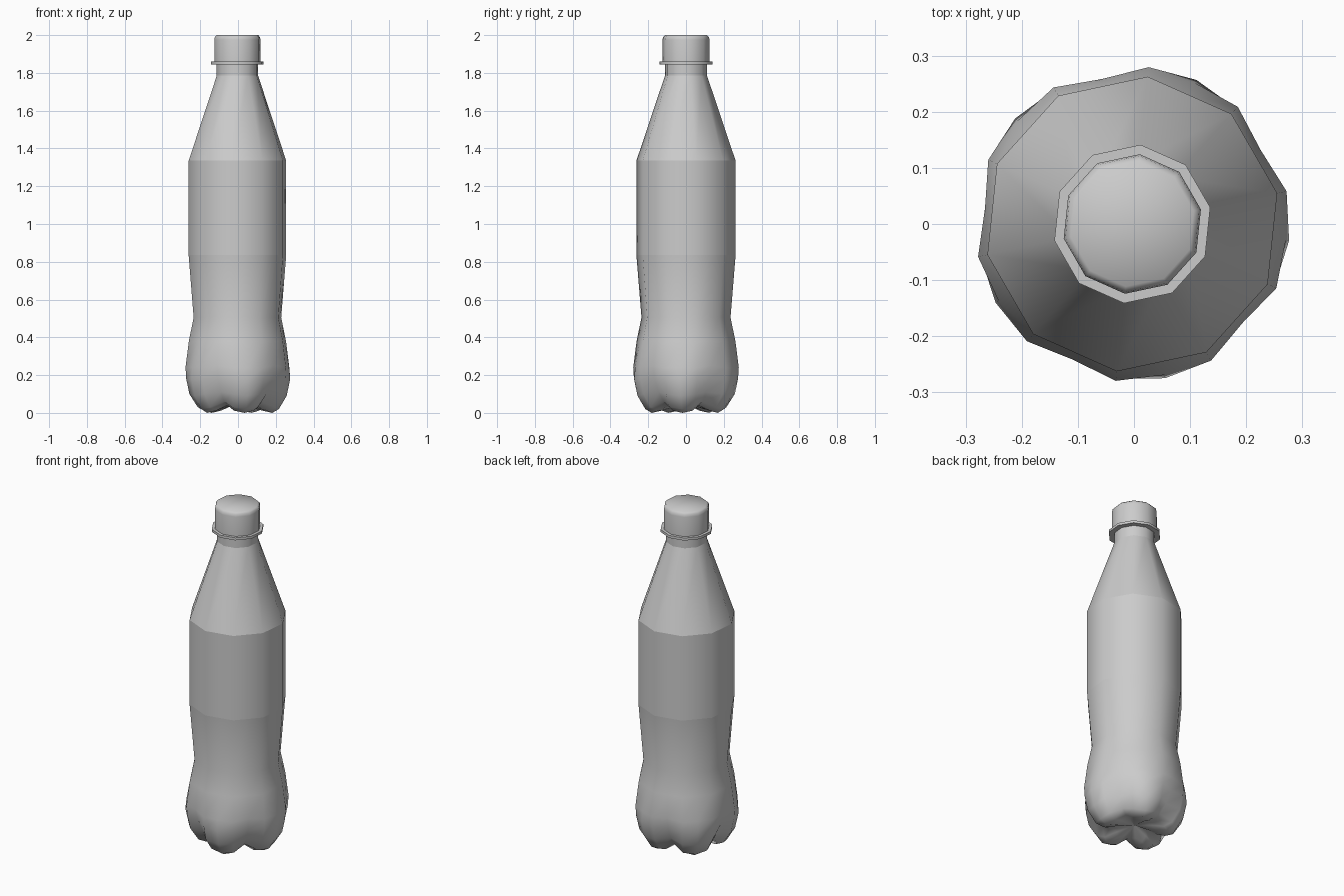
import bpy
import bmesh
from math import cos, sin, radians

SIDES = 10
TURN = 12                    # direction of the first corner, in degrees
FLAT = cos(radians(18))      # middle of a side relative to a corner
CENTRE_X = -0.003

cube = bpy.data.objects.get("Cube")
if cube:
    bpy.data.objects.remove(cube, do_unlink=True)

grey = bpy.data.materials.new("plain grey")
grey.use_nodes = True
colour = (0.6, 0.6, 0.6, 1)
grey.diffuse_color = colour
grey.node_tree.nodes["Principled BSDF"].inputs["Base Color"].default_value = colour


def point(angle, radius, z):
    a = radians(angle)
    return (CENTRE_X + radius * cos(a), radius * sin(a), z)


def skin(name, rings, sharp=60, bottom=None, top=None):
    """Join closed rings of points, from the bottom up, into one smooth part."""
    bm = bmesh.new()
    loops = [[bm.verts.new(p) for p in ring] for ring in rings]
    n = len(loops[0])
    for low, high in zip(loops, loops[1:]):
        for i in range(n):
            j = (i + 1) % n
            bm.faces.new((low[i], low[j], high[j], high[i]))
    for loop, z in ((loops[0], bottom), (loops[-1], top)):
        if z is not None:
            hub = bm.verts.new((CENTRE_X, 0, z))
            for i in range(n):
                bm.faces.new((loop[i], loop[(i + 1) % n], hub))
    bmesh.ops.recalc_face_normals(bm, faces=bm.faces)
    mesh = bpy.data.meshes.new(name)
    bm.to_mesh(mesh)
    bm.free()
    mesh.materials.append(grey)
    obj = bpy.data.objects.new(name, mesh)
    bpy.context.collection.objects.link(obj)
    bpy.ops.object.select_all(action="DESELECT")
    obj.select_set(True)
    bpy.context.view_layer.objects.active = obj
    bpy.ops.object.shade_smooth_by_angle(angle=radians(sharp))
    return obj


def lathe(name, profile, **options):
    rings = [[point(TURN + 36 * i, r, z) for i in range(SIDES)] for r, z in profile]
    return skin(name, rings, **options)


def petal_ring(corner, valley, lobe):
    """Twenty points: corners alternate with five valleys and five lobes."""
    pattern = (corner, valley, corner, lobe)
    return [point(TURN + 18 * i, *pattern[i % 4]) for i in range(2 * SIDES)]


def plain_ring(r, z):
    return petal_ring((r, z), (r * FLAT, z), (r * FLAT, z))


# Lower body: five-footed base, bulge and waist
lower = [
    petal_ring((0.10, 0.03), (0.08, 0.05), (0.12, 0.015)),
    petal_ring((0.17, 0.012), (0.13, 0.04), (0.185, 0.0)),
    petal_ring((0.215, 0.03), (0.175, 0.06), (0.22, 0.02)),
    petal_ring((0.26, 0.10), (0.215, 0.11), (0.262, 0.09)),
    petal_ring((0.277, 0.18), (0.248, 0.18), (0.281, 0.18)),
    petal_ring((0.281, 0.24), (0.264, 0.25), (0.275, 0.24)),
    plain_ring(0.263, 0.38),
    plain_ring(0.237, 0.505),
    plain_ring(0.264, 0.835),
]
skin("lower_body", lower, bottom=0.05)

# Straight middle band
lathe("label_band", [(0.264, 0.835), (0.264, 1.335)])

# Tapered shoulder and neck
lathe("shoulder", [(0.264, 1.335), (0.112, 1.785)])
lathe("neck", [(0.112, 1.785), (0.112, 1.85)])

# Collar under the cap
lathe("neck_collar", [(0.108, 1.845), (0.142, 1.845), (0.142, 1.86), (0.108, 1.86)])

# Cap with a rounded rim
lathe("cap", [(0.125, 1.86), (0.125, 1.975), (0.122, 1.99), (0.112, 2.0)], top=2.0)
